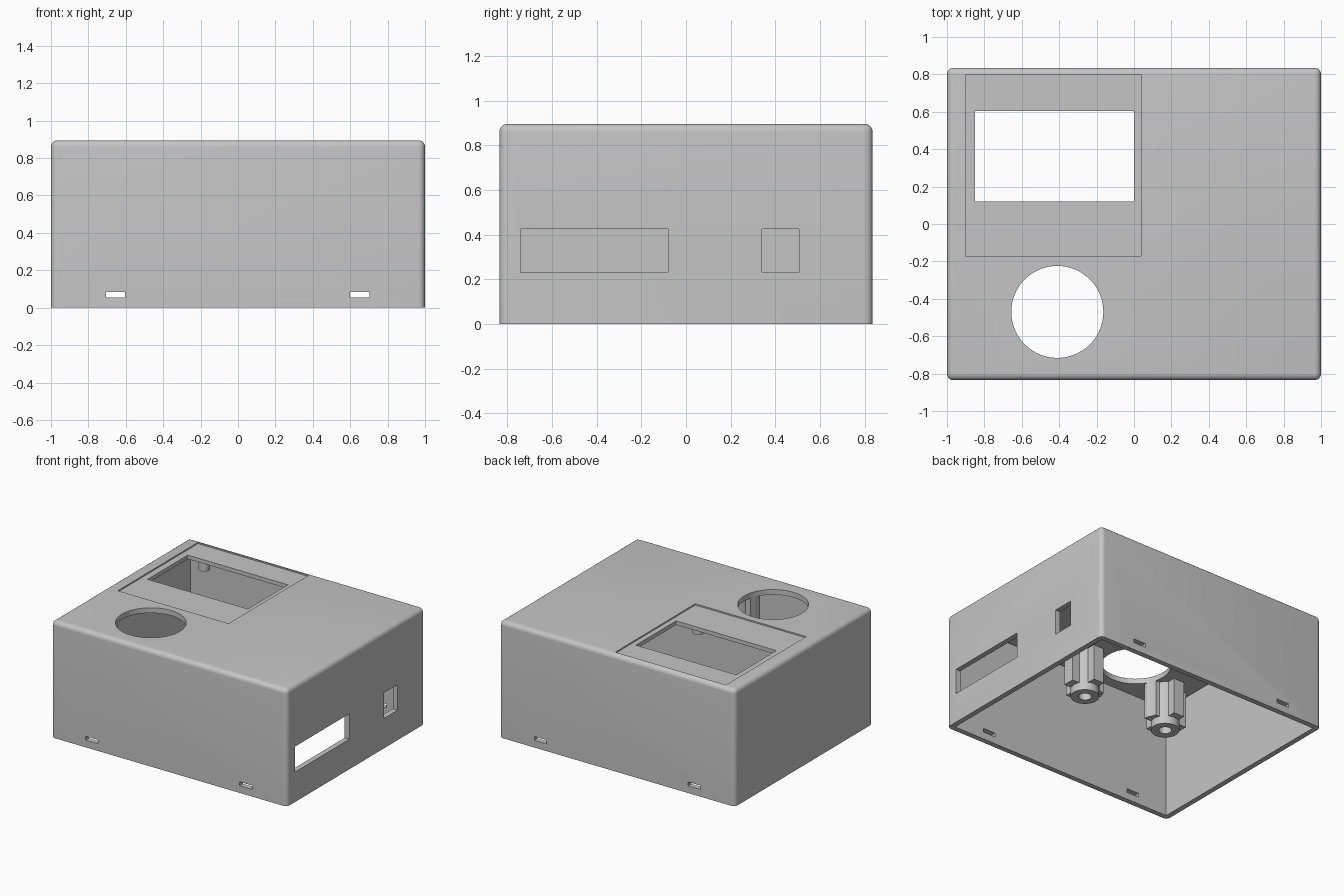
import bpy, bmesh
from mathutils import Matrix, Vector

cube = bpy.data.objects.get("Cube")
if cube:
    bpy.data.objects.remove(cube, do_unlink=True)

grey = bpy.data.materials.new("plain grey")
grey.use_nodes = True
COLOR = (0.56, 0.56, 0.56, 1)
grey.diffuse_color = COLOR
grey.node_tree.nodes["Principled BSDF"].inputs["Base Color"].default_value = COLOR

HALF_X, HALF_Y, TOP = 1.0, 0.835, 0.895
WALL, CEILING = 0.04, 0.855


def finish(name, bm):
    mesh = bpy.data.meshes.new(name)
    bm.to_mesh(mesh)
    bm.free()
    mesh.materials.append(grey)
    obj = bpy.data.objects.new(name, mesh)
    bpy.context.collection.objects.link(obj)
    return obj


def box(name, lo, hi, radius=0):
    lo, hi = Vector(lo), Vector(hi)
    bm = bmesh.new()
    bmesh.ops.create_cube(bm, size=1, matrix=Matrix.Translation((lo + hi) / 2)
                          @ Matrix.Diagonal((*(hi - lo), 1)))
    if radius:
        # Round everything except the open bottom rim
        edges = [e for e in bm.edges if max(v.co.z for v in e.verts) > lo.z + 0.01]
        bmesh.ops.bevel(bm, geom=edges, offset=radius, segments=6, profile=0.5,
                        affect='EDGES', clamp_overlap=True)
    return finish(name, bm)


def cylinder(name, x, y, z0, z1, radius, sides=48):
    bm = bmesh.new()
    bmesh.ops.create_cone(bm, cap_ends=True, segments=sides, radius1=radius, radius2=radius,
                          depth=z1 - z0, matrix=Matrix.Translation((x, y, (z0 + z1) / 2)))
    return finish(name, bm)


def combine(target, tool, operation='DIFFERENCE'):
    tool.hide_render = True
    mod = target.modifiers.new("combine", 'BOOLEAN')
    mod.operation, mod.solver, mod.object = operation, 'EXACT', tool
    bpy.context.view_layer.objects.active = target
    bpy.ops.object.modifier_apply(modifier=mod.name)
    bpy.data.objects.remove(tool, do_unlink=True)


def smooth(obj):
    bpy.ops.object.select_all(action='DESELECT')
    obj.select_set(True)
    bpy.context.view_layer.objects.active = obj
    bpy.ops.object.shade_smooth_by_angle(angle=0.5)


# Hollow shell, open underneath
shell = box("enclosure_shell", (-HALF_X, -HALF_Y, 0), (HALF_X, HALF_Y, TOP), 0.035)
combine(shell, box("cavity", (-HALF_X + WALL, -HALF_Y + WALL, -0.1),
                   (HALF_X - WALL, HALF_Y - WALL, CEILING)))

# Shallow display recess, display window and round sensor hole in the top
combine(shell, box("recess", (-0.9, -0.17, TOP - 0.01), (0.04, 0.8, 1)))
combine(shell, box("window", (-0.85, 0.12, 0.8), (0, 0.605, 1)))
combine(shell, cylinder("round_hole", -0.41, -0.47, 0.8, 1, 0.246, 64))

# Two connector openings in the left side
for y0, y1 in ((-0.74, -0.08), (0.34, 0.505)):
    combine(shell, box("port", (0.9, y0, 0.23), (1.1, y1, 0.425)))

# Clip slots through the front and back walls
for x in (-0.655, 0.65):
    for y in (-HALF_Y, HALF_Y):
        combine(shell, box("slot", (x - 0.052, y - 0.1, 0.055), (x + 0.052, y + 0.1, 0.085)))
smooth(shell)

# Screw bosses with ribs beside the round hole
for label, x in (("right", -0.77), ("left", -0.04)):
    y = -0.58
    boss = cylinder("screw_boss_" + label, x, y, 0.52, CEILING + 0.005, 0.1)
    for dx, dy in ((0.15, 0.045), (0.045, 0.15)):
        combine(boss, box("rib", (x - dx, y - dy, 0.58), (x + dx, y + dy, CEILING + 0.005)), 'UNION')
    combine(boss, cylinder("pilot_hole", x, y, 0.4, 0.8, 0.045, 32))
    combine(boss, cylinder("clearance", -0.41, -0.47, 0.4, 1, 0.246, 64))
    smooth(boss)

# Four display pegs under the recess corners
for side, x in (("right", -0.79), ("left", -0.07)):
    for end, y in (("front", -0.05), ("back", 0.72)):
        smooth(cylinder("display_peg_" + end + "_" + side, x, y, 0.75, CEILING + 0.005, 0.04, 32))
